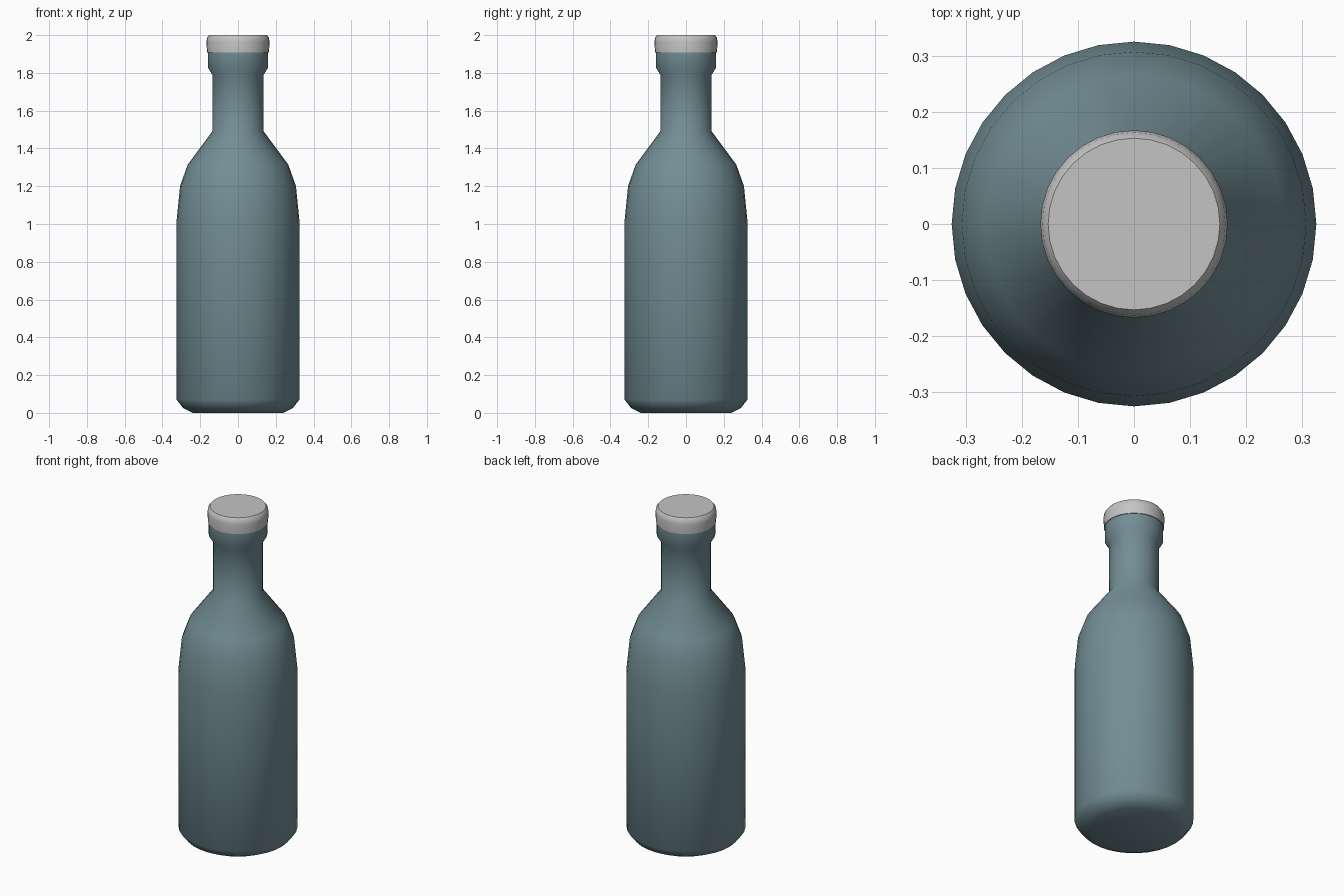
import bpy
import bmesh
import math

SIDES = 32

cube = bpy.data.objects.get("Cube")
if cube:
    bpy.data.objects.remove(cube, do_unlink=True)


def make_material(name, rgb):
    mat = bpy.data.materials.new(name)
    mat.use_nodes = True
    color = (*rgb, 1.0)
    mat.diffuse_color = color
    mat.node_tree.nodes["Principled BSDF"].inputs["Base Color"].default_value = color
    return mat


def lathe(name, profile, material, smooth_angle):
    """Turn a (radius, height) profile around z and close both ends."""
    bm = bmesh.new()
    rings = []
    for radius, z in profile:
        angles = [math.tau * i / SIDES for i in range(SIDES)]
        rings.append([bm.verts.new((radius * math.cos(a), radius * math.sin(a), z))
                      for a in angles])
    for low, high in zip(rings, rings[1:]):
        for i in range(SIDES):
            j = (i + 1) % SIDES
            bm.faces.new((low[i], low[j], high[j], high[i]))
    bm.faces.new(reversed(rings[0]))
    bm.faces.new(rings[-1])
    mesh = bpy.data.meshes.new(name)
    bm.to_mesh(mesh)
    bm.free()
    mesh.materials.append(material)
    obj = bpy.data.objects.new(name, mesh)
    bpy.context.collection.objects.link(obj)
    bpy.ops.object.select_all(action="DESELECT")
    obj.select_set(True)
    bpy.context.view_layer.objects.active = obj
    bpy.ops.object.shade_smooth_by_angle(angle=math.radians(smooth_angle))
    return obj


glass = make_material("blue grey glass", (0.17, 0.27, 0.30))
metal = make_material("light grey cap", (0.55, 0.55, 0.55))

# Bottle: rounded base, straight body, sloped shoulder, neck and lip
lathe("bottle", [
    (0.24, 0.0), (0.29, 0.025), (0.325, 0.07),
    (0.325, 1.02), (0.307, 1.2), (0.266, 1.315),
    (0.136, 1.49), (0.136, 1.79), (0.16, 1.83), (0.16, 1.907),
], glass, 65)

# Cap: short drum with a chamfered top rim
lathe("cap", [
    (0.164, 1.907), (0.167, 1.965), (0.163, 1.987), (0.153, 2.0),
], metal, 34)
